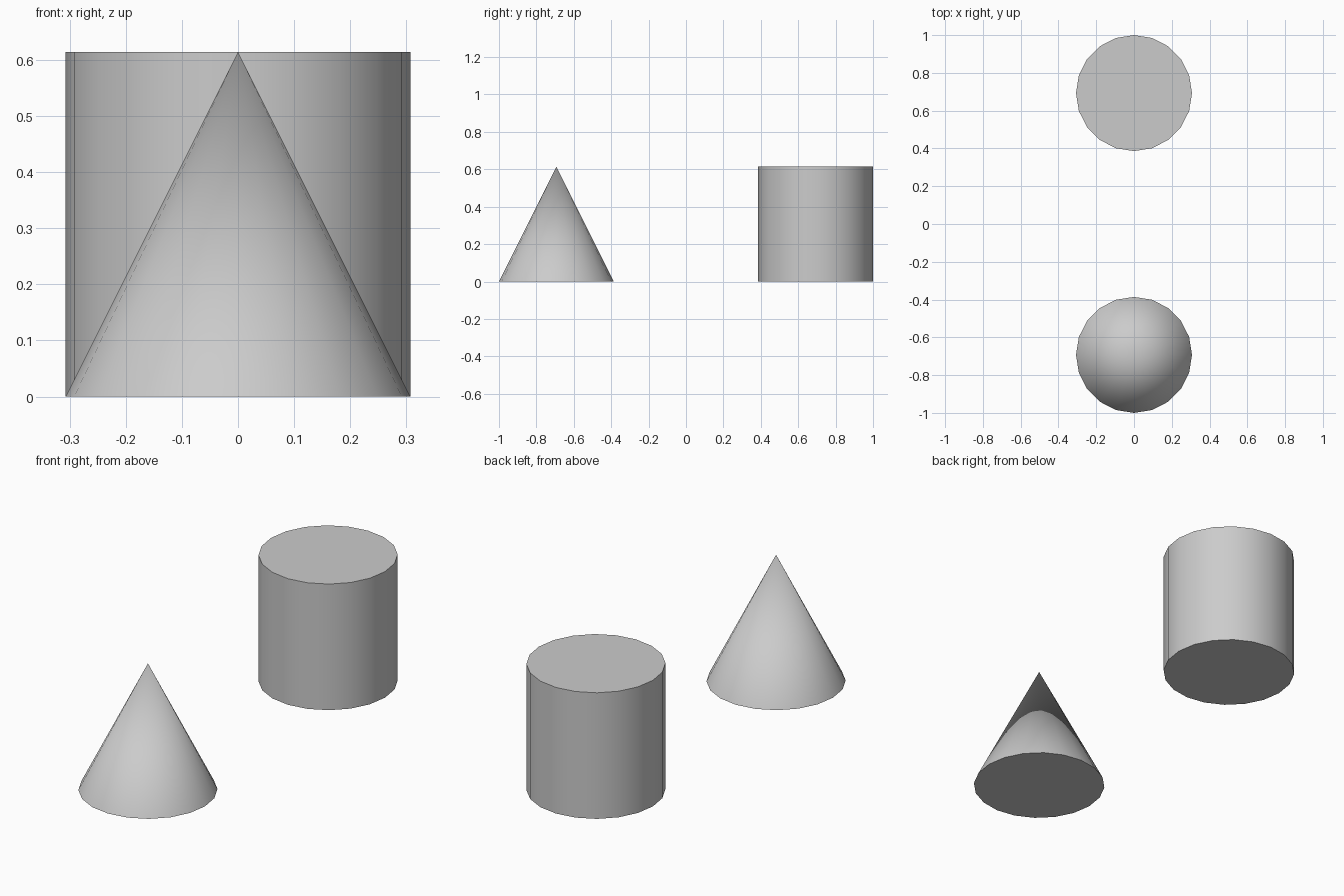
import bpy
import math

SIDES = 20
RADIUS = 0.307
HEIGHT = 0.614
OFFSET = 0.693

cube = bpy.data.objects.get("Cube")
if cube:
    bpy.data.objects.remove(cube, do_unlink=True)

# Single plain colour
grey = bpy.data.materials.new("light_grey")
grey.use_nodes = True
colour = (0.6, 0.6, 0.6, 1.0)
grey.diffuse_color = colour
grey.node_tree.nodes["Principled BSDF"].inputs["Base Color"].default_value = colour


def finish(name):
    """Name, colour and smooth the new solid, keeping its rims sharp."""
    obj = bpy.context.object
    obj.name = obj.data.name = name
    obj.data.materials.append(grey)
    bpy.ops.object.shade_smooth_by_angle(angle=math.radians(30))


# Cone at the front
bpy.ops.mesh.primitive_cone_add(vertices=SIDES, radius1=RADIUS, radius2=0,
                                depth=HEIGHT, location=(0, -OFFSET, HEIGHT / 2))
finish("cone")

# Cylinder at the back
bpy.ops.mesh.primitive_cylinder_add(vertices=SIDES, radius=RADIUS, depth=HEIGHT,
                                    location=(0, OFFSET, HEIGHT / 2))
finish("cylinder")
